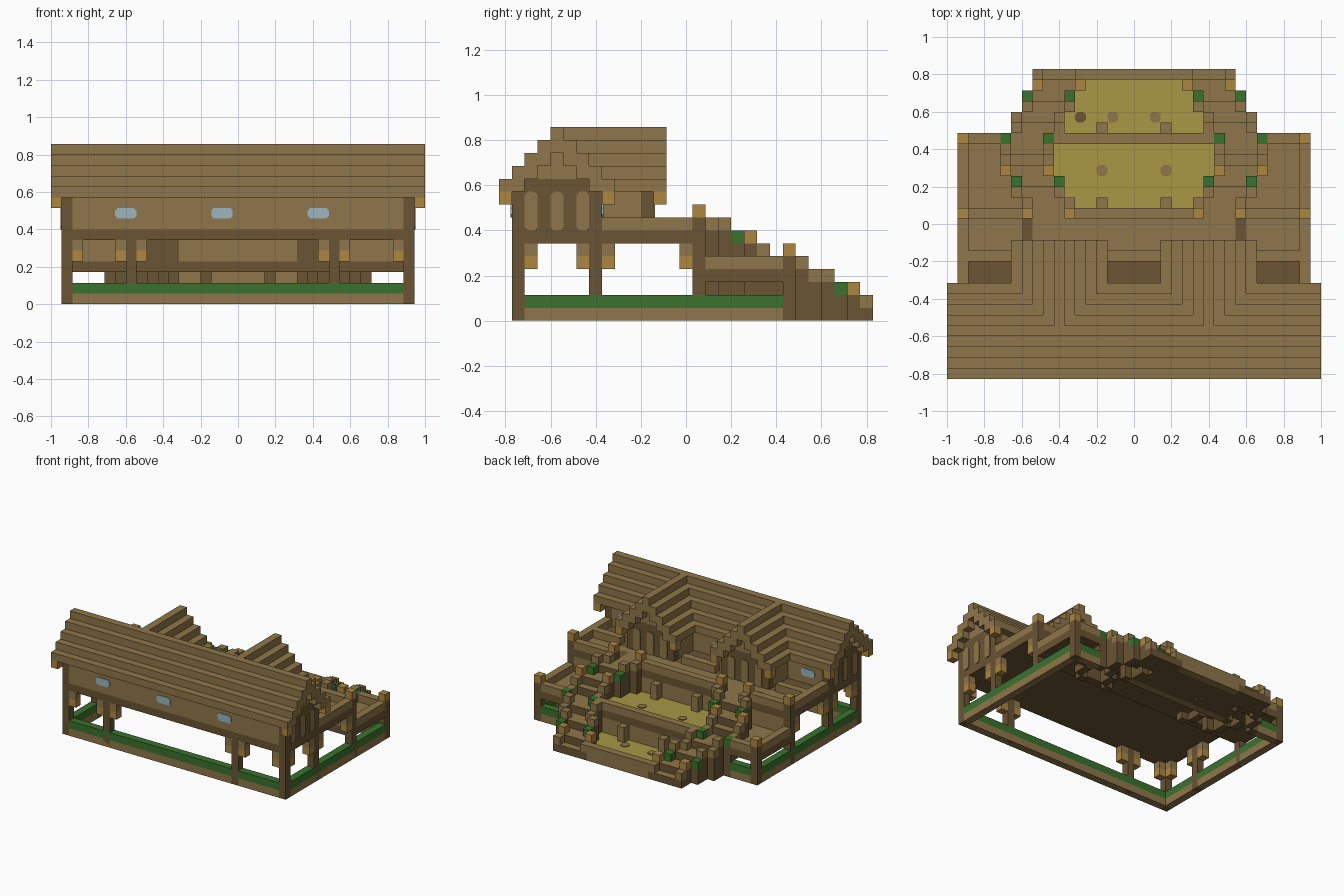
import bpy, bmesh
from mathutils import Vector

if "Cube" in bpy.data.objects:
    bpy.data.objects.remove(bpy.data.objects["Cube"], do_unlink=True)

NX, NY = 35, 29            # building grid: cells wide and deep
U = 2 / NX                 # cell size
LAST = NX - 1

COLOURS = {
    "tan_wood": (.275, .181, .067), "dark_wood": (.144, .089, .034),
    "lantern_orange": (.418, .238, .055), "leaf_green": (.042, .171, .027),
    "straw_yellow": (.392, .314, .061), "window_blue": (.328, .468, .515),
}
MATS = {}
for mat_name, rgb in COLOURS.items():
    m = bpy.data.materials.new(mat_name)
    m.use_nodes = True
    m.diffuse_color = (*rgb, 1)
    m.node_tree.nodes["Principled BSDF"].inputs["Base Color"].default_value = (*rgb, 1)
    MATS[mat_name] = m
TAN, DARK, ORANGE, GREEN, STRAW, BLUE = range(len(MATS))
parts = {}


def part(name):
    return parts.setdefault(name, bmesh.new())


def place(i, j, k):
    return Vector(((i - NX / 2) * U, (j - NY / 2) * U, k * U))


def box(name, mat, i, j, k, top=None):
    """Box over inclusive cell ranges; a single number means one cell."""
    bm = part(name)
    spans = [(r, r) if isinstance(r, int) else r for r in (i, j, k)]
    lo = place(*[s[0] for s in spans])
    hi = place(*[s[1] + 1 for s in spans])
    verts = bmesh.ops.create_cube(bm, size=1)["verts"]
    for v in verts:
        v.co = Vector([(a + b) / 2 + c * (b - a) for a, b, c in zip(lo, hi, v.co)])
    for f in {f for v in verts for f in v.link_faces}:
        f.normal_update()
        f.material_index = top if top is not None and f.normal.z > .5 else mat


def pair(name, mat, i, j, k, top=None):
    """Box and its mirror image across x."""
    a, b = (i, i) if isinstance(i, int) else i
    box(name, mat, (a, b), j, k, top)
    box(name, mat, (LAST - b, LAST - a), j, k, top)


def plate(name, mat, axis, pos, sign, a, b, size):
    """Thin plate with cut corners, facing along one axis at a cell plane."""
    bm = part(name)
    w, h, c = size[0], size[1], .25
    ring = [(c, 0), (w - c, 0), (w, c), (w, h - c), (w - c, h), (c, h), (0, h - c), (0, c)]
    loops = []
    for depth in (0, .1 * sign):
        loop = []
        for p, q in ring:
            cell = [a + p, b + q]
            cell.insert(axis, pos + depth)
            loop.append(bm.verts.new(place(*cell)))
        loops.append(loop)
    n = len(ring)
    faces = [bm.faces.new(loop) for loop in loops]
    faces += [bm.faces.new((loops[0][s], loops[0][(s + 1) % n],
                            loops[1][(s + 1) % n], loops[1][s])) for s in range(n)]
    for f in faces:
        f.material_index = mat
    bmesh.ops.recalc_face_normals(bm, faces=faces)


# Ground frame: sill with a hedge on top
for mat, k in ((TAN, 0), (GREEN, 1)):
    box("ground_frame", mat, (2, 32), 1, k)
    pair("ground_frame", mat, 1, (2, 21), k)
    pair("ground_frame", mat, (2, 4), 22, k)

# Posts and their lantern caps
for j in (1, 7):
    pair("posts", DARK, 1, j, (0, 9))
for i in (7, 26):
    box("posts", DARK, i, 1, (0, 5))
pair("posts", DARK, 1, 15, (0, 7))
pair("posts", DARK, 1, 22, (0, 4))
pair("lanterns", ORANGE, 1, 15, 8)
pair("lanterns", ORANGE, 1, 22, 5)
for i in (7, 11):
    pair("posts", DARK, i, 15, 7)
    pair("lanterns", ORANGE, i, 15, 8)

# Hanging braces beneath the upper floor
for mat, k in ((ORANGE, 4), (TAN, 5)):
    for i in (2, 6, 8, 25, 27, 32):
        box("braces", mat, i, 1, k)
    for j in (2, 6, 8, 14):
        pair("braces", mat, 1, j, k)

# Upper floor and its railings
box("upper_floor", DARK, (1, 33), (1, 11), 6)
box("upper_floor", DARK, (1, 33), 12, 6, TAN)
pair("upper_floor", DARK, (1, 6), (13, 14), 6, TAN)
pair("upper_floor", DARK, 7, (13, 14), 6)
box("upper_floor", DARK, (8, 26), (13, 14), 6, TAN)
box("upper_floor", DARK, (1, 33), 15, 6, TAN)
pair("upper_railing", TAN, 1, (8, 14), 7)
pair("upper_railing", TAN, (2, 5), 11, 7)
pair("upper_railing", TAN, (2, 6), 15, 7)
box("upper_railing", TAN, (15, 19), 11, 7)
box("upper_railing", TAN, (12, 22), 15, 7)

# House walls
for j in (1, 7):
    box("house_walls", TAN, (2, 32), j, (7, 9))
pair("house_walls", DARK, 1, (2, 6), (7, 10))
pair("house_walls", TAN, 1, (3, 5), 11)
pair("house_walls", TAN, 1, 4, 12)
for j in (2, 4, 6):
    plate("wall_panels", TAN, 0, 34, 1, j, 7, (1, 3))
    plate("wall_panels", TAN, 0, 1, -1, j, 7, (1, 3))
for i in (6, 15, 24):
    plate("windows", BLUE, 1, 1, -1, i, 8, (2, 1))
for i in (3, 16, 30):
    plate("windows", BLUE, 1, 8, 1, i, 8, (2, 1))

# Two rear gable rooms
for c in (10, 24):
    for side in (c - 3, c + 3):
        box("gable_rooms", TAN, side, (8, 10), (7, 9))
        box("gable_rooms", DARK, side, 11, (7, 9))
    box("gable_rooms", DARK, (c - 2, c + 2), 11, (7, 10))
    box("gable_rooms", TAN, (c - 1, c + 1), 11, 11)
    box("gable_rooms", TAN, c, 11, 12)
    for i in (c - 2, c, c + 2):
        plate("wall_panels", TAN, 1, 12, 1, i, 7, (1, 3))
    for i in (c - 4, c + 4):
        box("eave_braces", ORANGE, i, 12, 9)
for j in (0, 8):
    pair("eave_braces", ORANGE, 0, j, 9)

# Stepped roofs: main roof along x, two cross gables along y
for t in range(5):
    levels = (9 + t if t else 10, 10 + t)
    for j in {t, 8 - t}:
        box("main_roof", TAN, (0, LAST), j, levels)
    for c in (10, 24):
        for i in {c - 4 + t, c + 4 - t}:
            box("gable_roofs", TAN, i, (9 - t, 12), levels)

# Retaining wall between upper floor and middle terrace
pair("upper_retaining_wall", TAN, (2, 8), 15, (4, 5))
pair("upper_retaining_wall", DARK, (9, 11), 15, (4, 5))
box("upper_retaining_wall", TAN, (12, 22), 15, (4, 5))
pair("upper_retaining_wall", TAN, 14, 16, (4, 5))

# Curving stairs on both sides, with the terraces between them
outer = [7, 6, 6, 5, 5, 5, 5, 6, 6, 7, 7, 8, 8]
rails = [7, 7, 6, 6, 5, 4, 4, 4, 3, 3, 2, 2, 1]
for j, (w, r) in enumerate(zip(outer, rails), 16):
    cap = GREEN if j in (18, 22, 26) else ORANGE if j in (19, 27) else TAN
    base = 2 if j < 22 else 0
    for i in (w, w + 4):
        pair("stair_walls", cap, i, j, r)
        pair("stair_walls", DARK, i, j, (base, r - 1))
    pair("stair_steps", DARK, (w + 1, w + 3), j, (max(r - 2, 0), r - 1), TAN)
    if j < 22:
        pair("middle_terrace", DARK, (1, w - 1), j, 3, TAN)
        box("middle_terrace", DARK, (w + 5, 29 - w), j, 3, STRAW)
    elif 22 < j < 28:
        box("lower_terrace", DARK, (w + 5, 29 - w), j, 0, STRAW)
box("middle_terrace", DARK, (2, 32), 15, 3)
pair("middle_terrace", DARK, (2, 4), 22, 3)
box("middle_terrace", DARK, (10, 24), 22, 3)

# Middle and lower railings, lower retaining wall
pair("middle_railing", TAN, 1, (16, 21), 4)
pair("middle_railing", TAN, (2, 4), 22, 4)
box("middle_railing", TAN, (10, 24), 22, 4)
box("lower_retaining_wall", TAN, (10, 24), 22, (0, 2))
pair("lower_retaining_wall", TAN, 14, 23, (1, 2))
pair("lower_retaining_wall", DARK, 14, 21, 2)
box("lower_railing", TAN, (13, 21), 28, (0, 1))

# Small inlays set in the terraces
for i in (15, 19):
    plate("terrace_inlays", TAN, 2, 1, 1, i, 24, (1, 1))
    plate("terrace_inlays", BLUE, 2, 0.1, -1, i, 24, (1, 1))
for i in (14, 20):
    plate("terrace_inlays", TAN, 2, 4, 1, i, 19, (1, 1))
plate("terrace_inlays", DARK, 2, 1, 1, 12, 24, (1, 1))

# Turn each part into an object
for name, bm in parts.items():
    mesh = bpy.data.meshes.new(name)
    bm.to_mesh(mesh)
    bm.free()
    for m in MATS.values():
        mesh.materials.append(m)
    bpy.context.collection.objects.link(bpy.data.objects.new(name, mesh))
